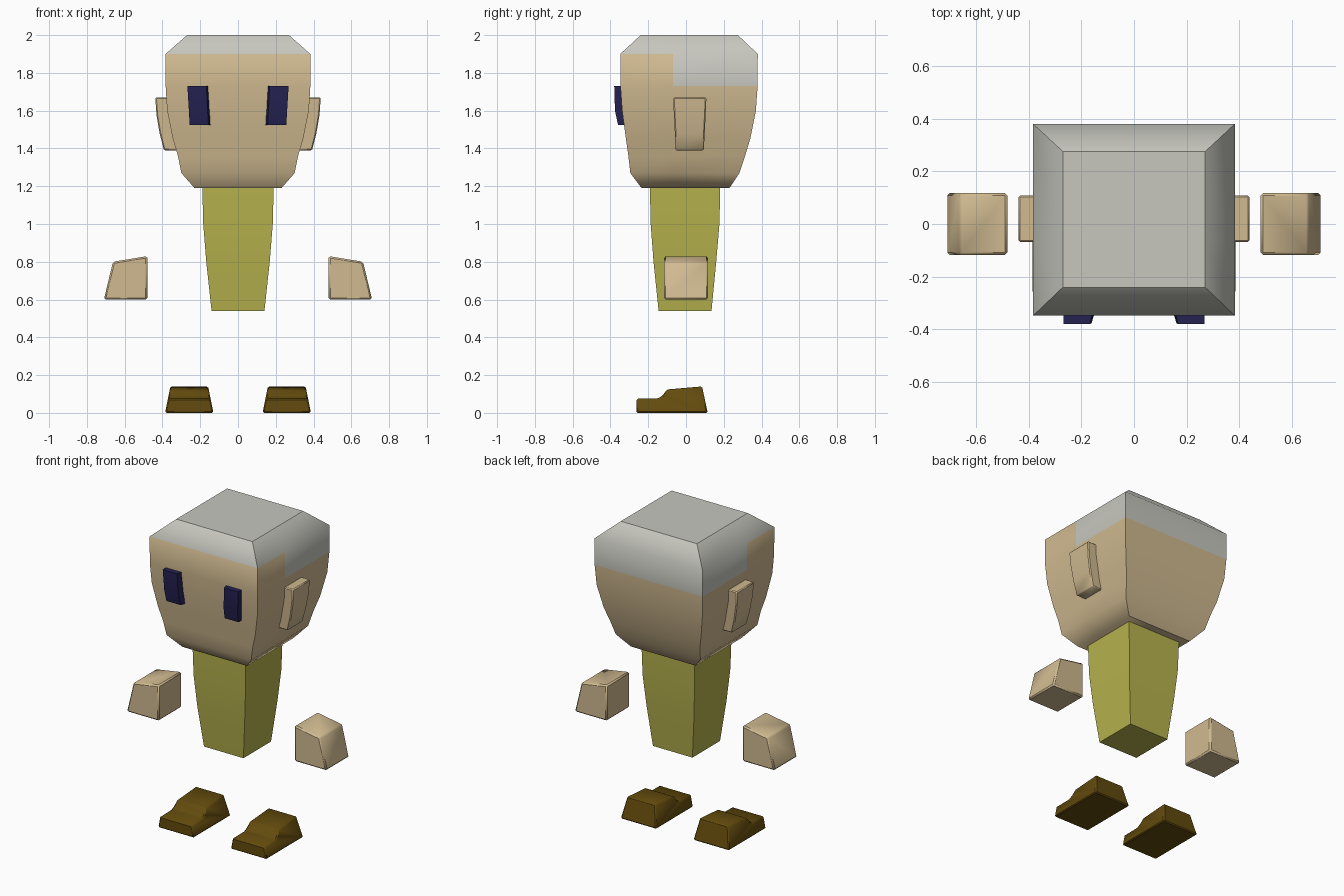
import bpy, bmesh, math
from mathutils import Vector

if "Cube" in bpy.data.objects:
    bpy.data.objects.remove(bpy.data.objects["Cube"])


def material(name, rgb):
    m = bpy.data.materials.new(name)
    m.diffuse_color = (*rgb, 1)
    m.use_nodes = True
    m.node_tree.nodes["Principled BSDF"].inputs["Base Color"].default_value = m.diffuse_color
    return m


SKIN = material("skin", (0.63, 0.49, 0.28))
HAIR = material("grey hair", (0.57, 0.57, 0.52))
SHIRT = material("olive shirt", (0.47, 0.45, 0.075))
EYE = material("navy eye", (0.018, 0.016, 0.085))
SHOE = material("brown shoe", (0.125, 0.07, 0.004))


def finish(name, bm, mats, bevel=0.0, angle=40):
    bmesh.ops.recalc_face_normals(bm, faces=bm.faces)
    if bevel:
        edges = [e for e in bm.edges if e.calc_face_angle(0) > math.radians(25)]
        bmesh.ops.bevel(bm, geom=edges, offset=bevel, segments=1,
                        affect='EDGES', profile=0.5, clamp_overlap=True)
    for f in bm.faces:
        f.smooth = True
    for e in bm.edges:
        e.smooth = e.calc_face_angle(0) < math.radians(angle)
    me = bpy.data.meshes.new(name)
    bm.to_mesh(me)
    bm.free()
    for m in mats:
        me.materials.append(m)
    ob = bpy.data.objects.new(name, me)
    bpy.context.collection.objects.link(ob)
    return ob


def loft(rings):
    """Closed skin through four-cornered rings (lists of points)."""
    bm = bmesh.new()
    loops = [[bm.verts.new(p) for p in r] for r in rings]
    for a, b in zip(loops, loops[1:]):
        for i in range(len(a)):
            j = (i + 1) % len(a)
            bm.faces.new((a[i], a[j], b[j], b[i]))
    bm.faces.new(loops[0])
    bm.faces.new(loops[-1])
    return bm


def rect(z, x0, x1, y0, y1):
    return [(x0, y0, z), (x1, y0, z), (x1, y1, z), (x0, y1, z)]


# Head: stacked rectangles (z, half width, front, back)
head = [(1.19, .23, -.235, .23), (1.27, .30, -.295, .283), (1.36, .318, -.305, .313),
        (1.45, .345, -.318, .34), (1.60, .375, -.338, .37), (1.73, .383, -.347, .379),
        (1.90, .383, -.348, .38), (2.0, .27, -.24, .275)]
bm = loft([rect(z, -x, x, f, b) for z, x, f, b in head])
bmesh.ops.bisect_plane(bm, geom=bm.verts[:] + bm.edges[:] + bm.faces[:],
                       plane_co=(0, -.07, 0), plane_no=(0, 1, 0))
# Hair covers the crown and drops lower behind the temples
for f in bm.faces:
    c = f.calc_center_median()
    f.material_index = int(c.z > 1.9 or (c.z > 1.73 and c.y > -.07))
ob = finish("head", bm, [SKIN, HAIR], angle=52)
for e in ob.data.edges:
    if all(ob.data.vertices[v].co.z > 1.99 for v in e.vertices):
        e.use_edge_sharp = True

# Body
body = [(.54, .14, -.145, .135), (.80, .168, -.172, .16),
        (1.0, .184, -.187, .177), (1.23, .19, -.192, .182)]
finish("body", loft([rect(z, -x, x, f, b) for z, x, f, b in body]), [SHIRT])

for side, s in (("left", -1), ("right", 1)):
    # Ear: (z, inner x, outer x, front, back)
    ear = [(1.39, .31, .392, -.055, .094), (1.48, .33, .415, -.059, .099),
           (1.58, .35, .432, -.064, .104), (1.67, .36, .438, -.068, .108)]
    finish(side + "_ear", loft([rect(z, s * a, s * b, f, k) for z, a, b, f, k in ear]),
           [SKIN], .006)

    # Eye: (z, front face y, inner x, outer x), tapering towards the front
    eye = [(1.525, -.36, .145, .256), (1.60, -.376, .149, .26), (1.73, -.38, .155, .268)]
    finish(side + "_eye", loft([[(s * (a + .012), y, z), (s * b, y, z),
                                 (s * b, -.31, z), (s * (a - .004), -.31, z)]
                                for z, y, a, b in eye]), [EYE])

    # Hand: tapered block drawn in front outline
    outline = [(.48, .60), (.71, .60), (.662, .80), (.48, .83)]
    finish(side + "_hand", loft([[(s * x, y, z) for x, z in outline] for y in (-.117, .117)]),
           [SKIN], .009)

    # Shoe: side outline, narrowing upwards
    shoe = [(-.262, 0), (-.262, .075), (-.145, .077), (-.125, .092), (-.10, .124),
            (.085, .14), (.115, 0)]
    bm = loft([[(s * (.258 + k * (.128 - .2 * z)), y, z) for y, z in shoe] for k in (-1, 1)])
    finish(side + "_shoe", bm, [SHOE], .007)
